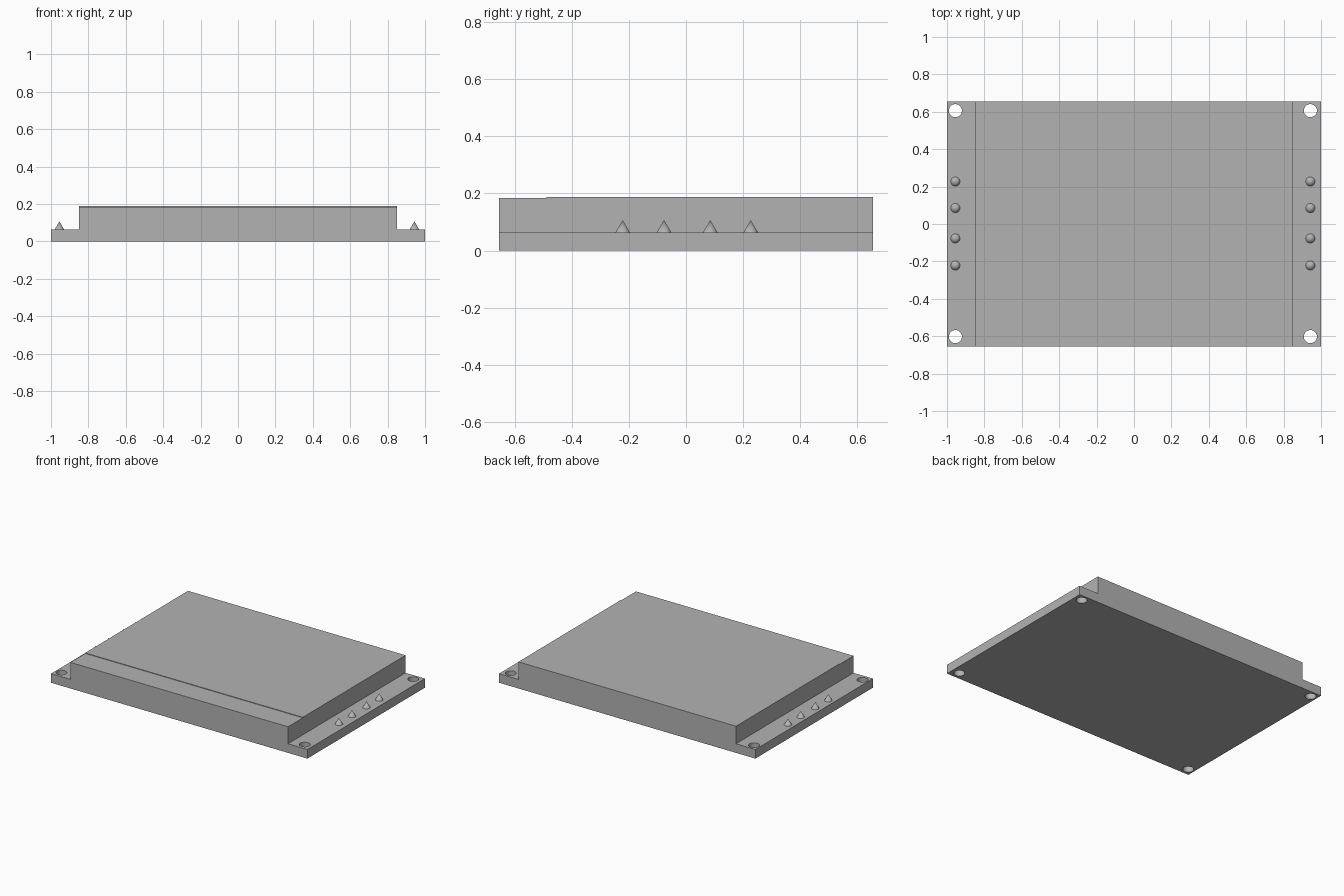
import bpy
import bmesh
from mathutils import Matrix

cube = bpy.data.objects.get("Cube")
if cube:
    bpy.data.objects.remove(cube)

HALF_DEPTH = 0.655
LEDGE_Z = 0.064
TOP_Z = 0.188
STEP_Z = 0.184
STEP_Y = -0.49
SIDE_X = (-0.955, 0.943)

grey = bpy.data.materials.new("plain_grey")
grey.use_nodes = True
colour = (0.45, 0.45, 0.45, 1)
grey.diffuse_color = colour
grey.node_tree.nodes["Principled BSDF"].inputs["Base Color"].default_value = colour


def make_object(name, bm):
    bmesh.ops.recalc_face_normals(bm, faces=bm.faces[:])
    mesh = bpy.data.meshes.new(name)
    bm.to_mesh(mesh)
    bm.free()
    mesh.materials.append(grey)
    obj = bpy.data.objects.new(name, mesh)
    bpy.context.scene.collection.objects.link(obj)
    return obj


def extrude_profile(name, points, y0, y1):
    """Extrude an (x, z) outline from y0 to y1."""
    bm = bmesh.new()
    face = bm.faces.new([bm.verts.new((x, y0, z)) for x, z in points])
    new = bmesh.ops.extrude_face_region(bm, geom=[face])["geom"]
    verts = [v for v in new if isinstance(v, bmesh.types.BMVert)]
    bmesh.ops.translate(bm, vec=(0, y1 - y0, 0), verts=verts)
    return make_object(name, bm)


def add_cone(bm, location, bottom, top, height, sides):
    bmesh.ops.create_cone(bm, cap_ends=True, segments=sides, radius1=bottom,
                          radius2=top, depth=height,
                          matrix=Matrix.Translation(location))


# Housing: wide base with side ledges and a raised block
half = [(1, 0), (1, LEDGE_Z), (0.849, LEDGE_Z), (0.849, TOP_Z)]
outline = half + [(-x, z) for x, z in reversed(half)]
housing = extrude_profile("housing", outline, -HALF_DEPTH, HALF_DEPTH)

# Cutters: shallow front step and corner screw holes
step = extrude_profile("step_cutter",
                       [(-1.1, STEP_Z), (1.1, STEP_Z), (1.1, 0.4), (-1.1, 0.4)],
                       -0.8, STEP_Y)
bm = bmesh.new()
for x in SIDE_X:
    for y in (-0.602, 0.606):
        add_cone(bm, (x, y, 0.03), 0.035, 0.035, 0.2, 32)
holes = make_object("hole_cutter", bm)

for cutter in (step, holes):
    cut = housing.modifiers.new(cutter.name, "BOOLEAN")
    cut.operation = "DIFFERENCE"
    cut.solver = "EXACT"
    cut.object = cutter

# Apply the cuts, then drop the cutters
bpy.context.view_layer.objects.active = housing
housing.select_set(True)
for name in [m.name for m in housing.modifiers]:
    bpy.ops.object.modifier_apply(modifier=name)
for cutter in (step, holes):
    bpy.data.objects.remove(cutter)

# Pointed studs along both ledges
bm = bmesh.new()
for x in SIDE_X:
    for y in (-0.222, -0.077, 0.085, 0.227):
        add_cone(bm, (x, y, LEDGE_Z + 0.0215), 0.025, 0, 0.043, 32)
studs = make_object("ledge_studs", bm)

# Round walls shaded smooth, corners kept sharp
studs.select_set(True)
bpy.ops.object.shade_smooth_by_angle(angle=0.6)
